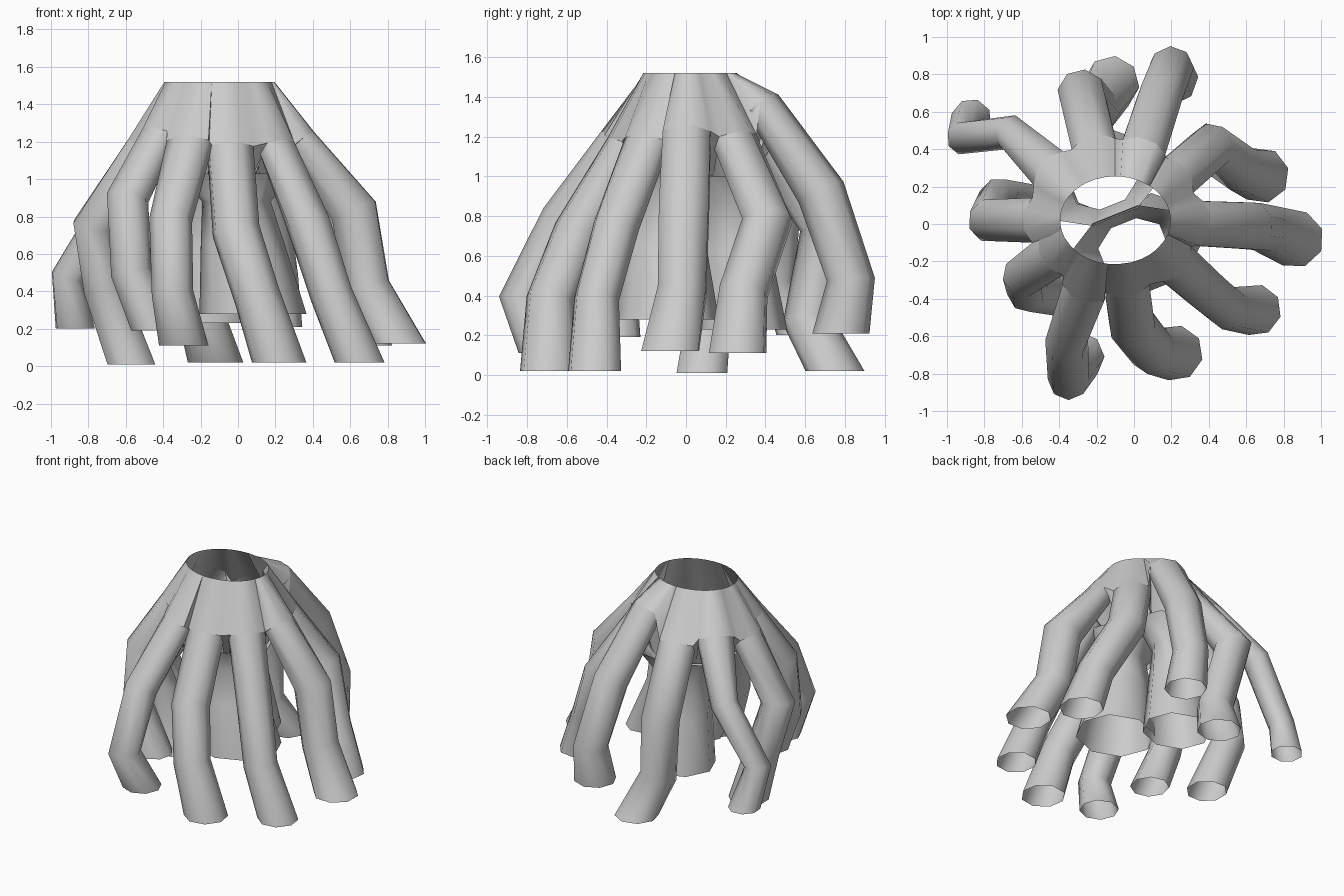
import bpy, bmesh, math
from mathutils import Vector

cube = bpy.data.objects.get("Cube")
if cube:
    bpy.data.objects.remove(cube)

grey = bpy.data.materials.new("light_grey")
grey.use_nodes = True
colour = (0.6, 0.6, 0.6, 1)
grey.diffuse_color = colour
grey.node_tree.nodes["Principled BSDF"].inputs["Base Color"].default_value = colour

CENTRE = Vector((-0.1, 0.02, 1.52))
UP = Vector((0, 0, 1))
SIDES = 8
shoulders = []


def loft(name, rows):
    """Join equal rows of points into an open-ended skin."""
    bm = bmesh.new()
    grid = [[bm.verts.new(p) for p in row] for row in rows]
    n = len(rows[0])
    for a, b in zip(grid, grid[1:]):
        for i in range(n):
            j = (i + 1) % n
            bm.faces.new((a[i], a[j], b[j], b[i]))
    bmesh.ops.recalc_face_normals(bm, faces=bm.faces)
    mesh = bpy.data.meshes.new(name)
    bm.to_mesh(mesh)
    bm.free()
    mesh.materials.append(grey)
    obj = bpy.data.objects.new(name, mesh)
    bpy.context.collection.objects.link(obj)
    bpy.ops.object.select_all(action='DESELECT')
    obj.select_set(True)
    bpy.context.view_layer.objects.active = obj
    bpy.ops.object.shade_smooth_by_angle(angle=math.radians(65))


def section(centre, side, depth, half_width, half_depth):
    row = []
    for i in range(SIDES):
        a = math.tau * (i + 0.5) / SIDES
        row.append(centre + side * math.cos(a) * half_width + depth * math.sin(a) * half_depth)
    return row


def flat_direction(point):
    return Vector((point.x - CENTRE.x, point.y - CENTRE.y, 0)).normalized()


def rim(direction):
    """Point on the oval top opening."""
    return CENTRE + Vector((direction.x * 0.295, direction.y * 0.235, 0))


def leg(name, radius, knee, shin, foot, lift=0.0):
    """Bent open tube that hangs from the collar."""
    knee, shin, foot = Vector(knee), Vector(shin), Vector(foot)
    out = flat_direction(knee)
    collar = rim(out)
    shoulder = collar.lerp(knee, 0.42) - out * 0.04 + UP * (lift - 0.02)
    path = [collar, shoulder, knee, shin, foot]
    widths = [0, 0.13, radius, radius * 0.97, radius * 1.15]
    depths = [0, 0.09, radius, radius * 0.97, radius * 1.15]
    side_axis = UP.cross(out)
    rows = []
    for i in range(1, len(path)):
        p = path[i]
        if i == len(path) - 1:
            tangent = -UP
        else:
            tangent = ((p - path[i - 1]).normalized() + (path[i + 1] - p).normalized()).normalized()
        side = (side_axis - tangent * side_axis.dot(tangent)).normalized()
        rows.append(section(p, side, side.cross(tangent), widths[i], depths[i]))
    loft(name, rows)
    shoulders.append((math.atan2(out.y, out.x), rows[0]))


# Ten outer legs
leg("back_leg", 0.125, (0.14, 0.68, 0.92), (0.2, 0.83, 0.48), (0.2, 0.78, 0.21), 0.11)
leg("back_right_inner_leg", 0.13, (-0.28, 0.7, 0.75), (-0.2, 0.61, 0.28), (-0.12, 0.75, 0.02))
leg("back_right_outer_leg", 0.095, (-0.66, 0.49, 0.88), (-0.91, 0.46, 0.48), (-0.87, 0.56, 0.2))
leg("right_leg", 0.12, (-0.77, 0.02, 0.75), (-0.72, 0.13, 0.42), (-0.57, 0.08, 0.01))
leg("front_right_outer_leg", 0.115, (-0.59, -0.28, 0.9), (-0.57, -0.36, 0.5), (-0.44, -0.36, 0.19))
leg("front_right_inner_leg", 0.115, (-0.36, -0.62, 0.78), (-0.35, -0.83, 0.39), (-0.29, -0.71, 0.11))
leg("front_leg", 0.13, (-0.01, -0.54, 0.72), (0.1, -0.68, 0.38), (0.22, -0.69, 0.02))
leg("front_left_leg", 0.12, (0.38, -0.35, 0.75), (0.5, -0.45, 0.38), (0.65, -0.46, 0.02))
leg("left_leg", 0.135, (0.62, -0.01, 0.83), (0.69, -0.02, 0.42), (0.86, -0.08, 0.12))
leg("back_left_leg", 0.13, (0.41, 0.41, 0.78), (0.58, 0.29, 0.42), (0.68, 0.26, 0.11))

# Collar runs from the rim to the outer half of each shoulder,
# and the floor runs from the inner halves to the trunk mouths
shoulders.sort(key=lambda s: s[0])
outer, inner = [], []
for angle, row in shoulders:
    outer += [row[i] for i in (4, 5, 6, 7)]
    inner += [row[i] for i in (4, 3, 2, 1, 0, 7)]
loft("collar", [[rim(flat_direction(p)) for p in outer], outer])
loft("floor", [inner, [Vector((CENTRE.x, 0.04, 1.0)) + flat_direction(p) * 0.3 for p in inner]])


def trunk(name, mouth, foot, foot_radius):
    """Hollow inner trunk; its long oval mouth meets its twin in a saddle."""
    mouth, foot = Vector(mouth), Vector(foot)
    along = Vector((0.93, 0.37, 0))
    across = UP.cross(along)
    rows = []
    for t, w, d in ((0, 0.34, 0.2), (0.2, 0.19, 0.14),
                    (0.5, foot_radius * 0.78, foot_radius * 0.72),
                    (1, foot_radius, foot_radius * 0.9)):
        rows.append(section(mouth.lerp(foot, t), along, across, w, d))
    loft(name, rows)


# Two inner trunks
trunk("front_trunk", (-0.03, -0.12, 1.03), (0.08, -0.1, 0.28), 0.29)
trunk("back_trunk", (-0.17, 0.21, 1.03), (-0.14, 0.28, 0.23), 0.25)
